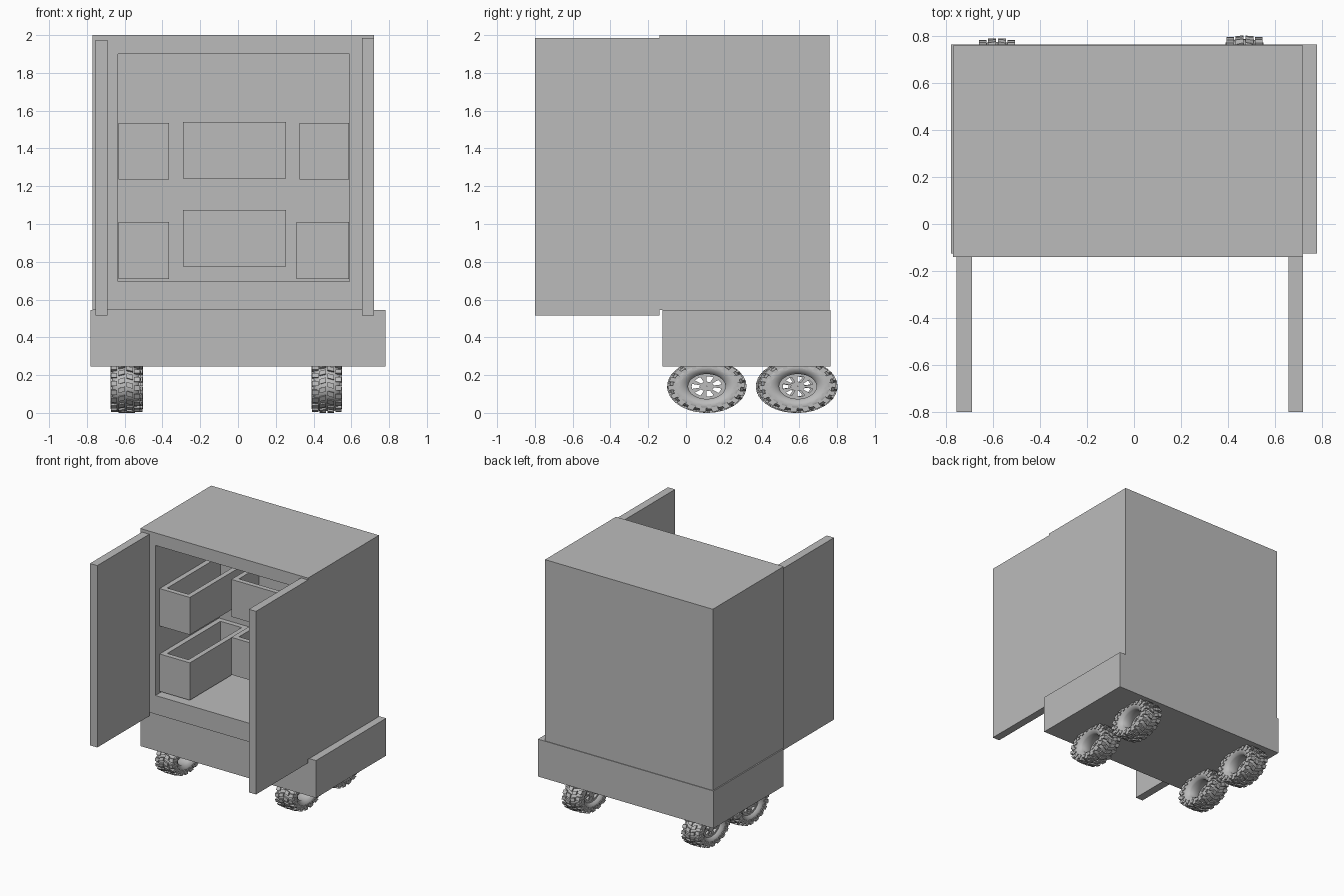
import bpy, bmesh
from math import cos, sin, pi
from mathutils import Vector

if "Cube" in bpy.data.objects:
    bpy.data.objects.remove(bpy.data.objects["Cube"], do_unlink=True)

grey = bpy.data.materials.new("plain grey")
grey.use_nodes = True
grey.diffuse_color = (0.5, 0.5, 0.5, 1)
grey.node_tree.nodes["Principled BSDF"].inputs["Base Color"].default_value = (0.5, 0.5, 0.5, 1)


def add_object(name, mesh, location=(0, 0, 0)):
    obj = bpy.data.objects.new(name, mesh)
    obj.location = location
    bpy.context.collection.objects.link(obj)
    return obj


def to_mesh(bm, name):
    bmesh.ops.recalc_face_normals(bm, faces=bm.faces[:])
    mesh = bpy.data.meshes.new(name)
    bm.to_mesh(mesh)
    bm.free()
    mesh.materials.append(grey)
    return mesh


def box(name, lo, hi, cavity=None, opening=None):
    """Box from corner to corner, hollowed by a cavity box through one side."""
    lo, hi = Vector(lo), Vector(hi)
    bm = bmesh.new()
    bmesh.ops.create_cube(bm, size=1)
    for v in bm.verts:
        v.co = [(a + b) / 2 + c * (b - a) for a, b, c in zip(lo, hi, v.co)]
    if cavity:
        face = max(bm.faces, key=lambda f: f.normal.dot(Vector(opening)))
        middle = (lo + hi) / 2
        axis = [abs(n) for n in opening].index(1)
        for step in range(2):
            bmesh.ops.inset_individual(bm, faces=[face], thickness=0.01,
                                       depth=-0.02 * step)
            for v in face.verts:
                for i in range(3):
                    if i != axis:
                        v.co[i] = cavity[v.co[i] > middle[i]][i]
                    elif step:
                        v.co[i] = cavity[opening[axis] < 0][i]
    return add_object(name, to_mesh(bm, name))


# Cabinet body, open at the front, on a wider base
box("cabinet_body", (-0.77, -0.14, 0.545), (0.72, 0.76, 2.0),
    ((-0.635, -0.14, 0.695), (0.59, 0.67, 1.9)), (0, -1, 0))
box("base", (-0.78, -0.125, 0.245), (0.78, 0.765, 0.545))

# Doors swung fully open
box("right_door", (-0.755, -0.8, 0.515), (-0.69, -0.14, 1.975))
box("left_door", (0.657, -0.8, 0.515), (0.72, -0.14, 1.985))

# Open-topped bins fixed to the walls
WALL = 0.04


def bin_box(name, x0, x1, y0, z0, z1):
    back = 0.665
    box(name, (x0, y0, z0), (x1, back, z1),
        ((x0 + WALL, y0 + WALL, z0 + WALL), (x1 - WALL, back - WALL, z1)), (0, 0, 1))


for level, z_side, z_mid, x_left in (("upper", 1.235, 1.24, 0.325), ("lower", 0.71, 0.775, 0.31)):
    bin_box(level + "_right_bin", -0.633, -0.365, -0.09, z_side, z_side + 0.3)
    bin_box(level + "_left_bin", x_left, 0.588, -0.09, z_side, z_side + 0.3)
    bin_box(level + "_middle_bin", -0.29, 0.255, 0.33, z_mid, z_mid + 0.3)

# Oval wheels: radius 1 maps to the outer edge of the tread
RY, RZ = 0.21, 0.14


def point(x, r, a):
    return (x, RY * r * cos(a), RZ * r * sin(a))


def block(bm, x0, x1, r0, r1, a0, a1, slant=0):
    """Curved block between two depths, radii and angles."""
    v = [bm.verts.new(point(x, r, a + (slant if x == x1 else 0)))
         for x in (x0, x1) for r in (r0, r1) for a in (a0, a1)]
    for ids in ((0, 1, 3, 2), (4, 6, 7, 5), (0, 4, 5, 1), (2, 3, 7, 6), (0, 2, 6, 4), (1, 5, 7, 3)):
        bm.faces.new([v[i] for i in ids])


def revolve(bm, profile, steps=48):
    rings = [[bm.verts.new(point(x, r, 2 * pi * i / steps)) for x, r in profile]
             for i in range(steps)]
    n = len(profile)
    for i in range(steps):
        a, b = rings[i], rings[(i + 1) % steps]
        for j in range(n):
            k = (j + 1) % n
            bm.faces.new((a[j], a[k], b[k], b[j]))


tyre_bm = bmesh.new()
half = [(0.05, 0.47), (0.058, 0.52), (0.072, 0.6), (0.077, 0.75), (0.068, 0.87), (0.035, 0.93)]
revolve(tyre_bm, half + [(-x, r) for x, r in reversed(half)])
tyre = to_mesh(tyre_bm, "tyre")
for p in tyre.polygons:
    p.use_smooth = True

# Tread: staggered centre blocks, shoulder blocks and sidewall lugs
tread_bm = bmesh.new()
COUNT = 18
pitch = 2 * pi / COUNT
for i in range(COUNT):
    for side in (-1, 1):
        a = i * pitch + (pitch / 2 if side > 0 else 0)
        block(tread_bm, side * 0.004, side * 0.038, 0.88, 1.0, a, a + pitch * 0.55, pitch * 0.2)
        block(tread_bm, side * 0.045, side * 0.077, 0.8, 0.97, a + pitch * 0.4, a + pitch * 0.95)
        block(tread_bm, side * 0.065, side * 0.081, 0.68, 0.86, a, a + pitch * 0.45)
tread = to_mesh(tread_bm, "tread")

# Hub: spokes near one end of a deep hollow rim
hub_bm = bmesh.new()
revolve(hub_bm, [(-0.052, 0.38), (-0.052, 0.49), (-0.03, 0.49), (-0.03, 0.38)])
revolve(hub_bm, [(-0.052, 0.01), (-0.052, 0.18), (-0.025, 0.18), (-0.025, 0.01)], 24)
for i in range(7):
    a = 2 * pi * i / 7
    block(hub_bm, -0.048, -0.03, 0.15, 0.4, a - 0.2, a + 0.2)
hub = to_mesh(hub_bm, "hub")

for name, x, y in (("front_right", -0.595, 0.11), ("back_right", -0.583, 0.58),
                   ("front_left", 0.47, 0.11), ("back_left", 0.47, 0.592)):
    for part, mesh in (("tyre", tyre), ("tread", tread), ("hub", hub)):
        add_object(name + "_" + part, mesh, (x, y, RZ))
